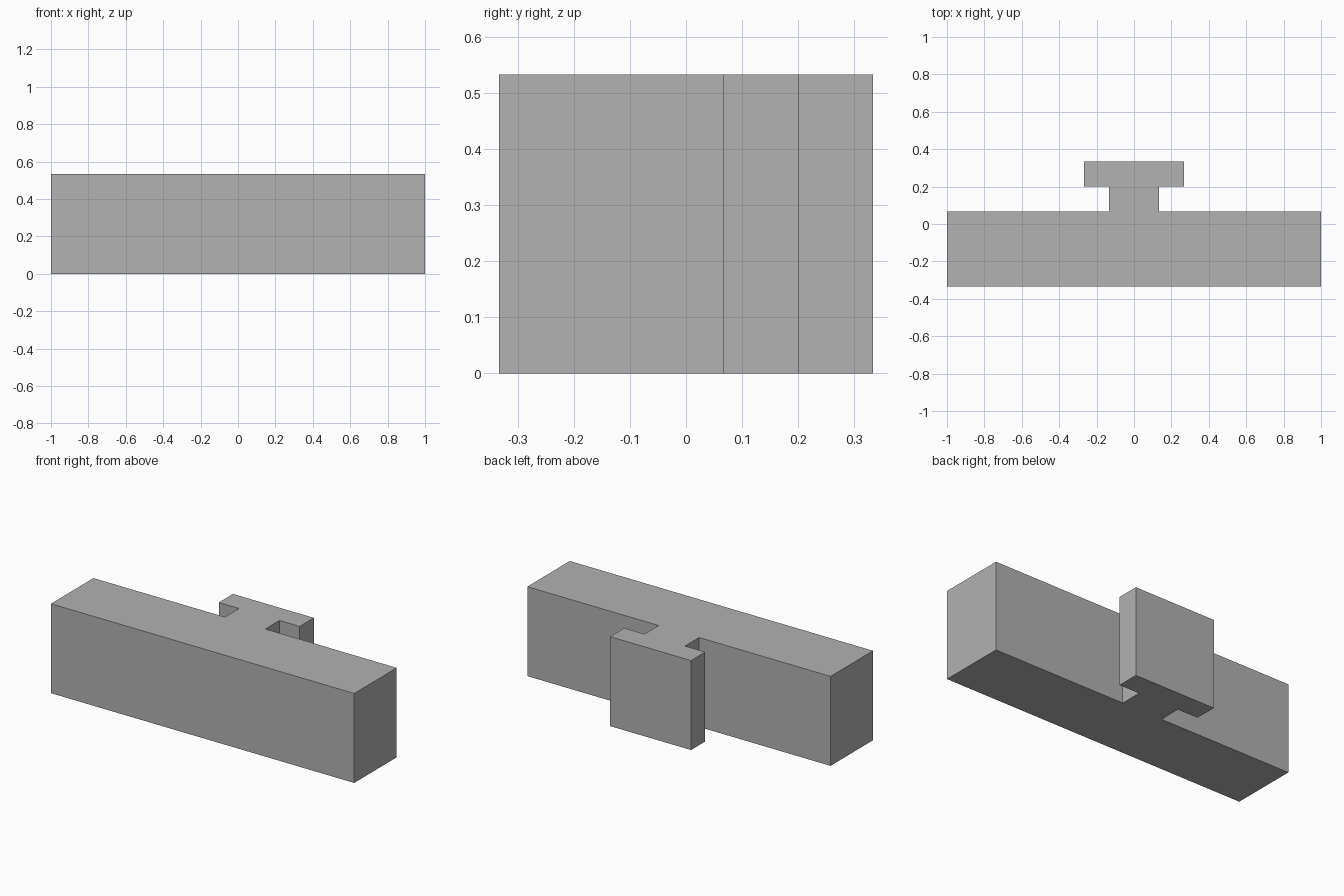
import bpy
import bmesh

cube = bpy.data.objects.get("Cube")
if cube:
    bpy.data.objects.remove(cube, do_unlink=True)

UNIT = 2 / 15          # the model sits on a regular module
HEIGHT = 4 * UNIT

# Single plain grey
grey = bpy.data.materials.new("plain grey")
grey.use_nodes = True
colour = (0.445, 0.445, 0.445, 1)
grey.diffuse_color = colour
grey.node_tree.nodes["Principled BSDF"].inputs["Base Color"].default_value = colour

# Right half of the plan: bar, neck, then the wider T-shaped key
half = [(7.5, -2.5), (7.5, 0.5), (1, 0.5), (1, 1.5), (2, 1.5), (2, 2.5)]
outline = half + [(-x, y) for x, y in reversed(half)]

# Extrude the mirrored plan straight up
bm = bmesh.new()
base = bm.faces.new([bm.verts.new((x * UNIT, y * UNIT, 0)) for x, y in outline])
top = bmesh.ops.extrude_face_region(bm, geom=[base], use_keep_orig=True)["geom"]
bmesh.ops.translate(bm, vec=(0, 0, HEIGHT),
                    verts=[g for g in top if isinstance(g, bmesh.types.BMVert)])
bmesh.ops.recalc_face_normals(bm, faces=bm.faces)

mesh = bpy.data.meshes.new("bar_with_t_key")
bm.to_mesh(mesh)
bm.free()
mesh.materials.append(grey)
bar = bpy.data.objects.new("bar_with_t_key", mesh)
bpy.context.collection.objects.link(bar)
